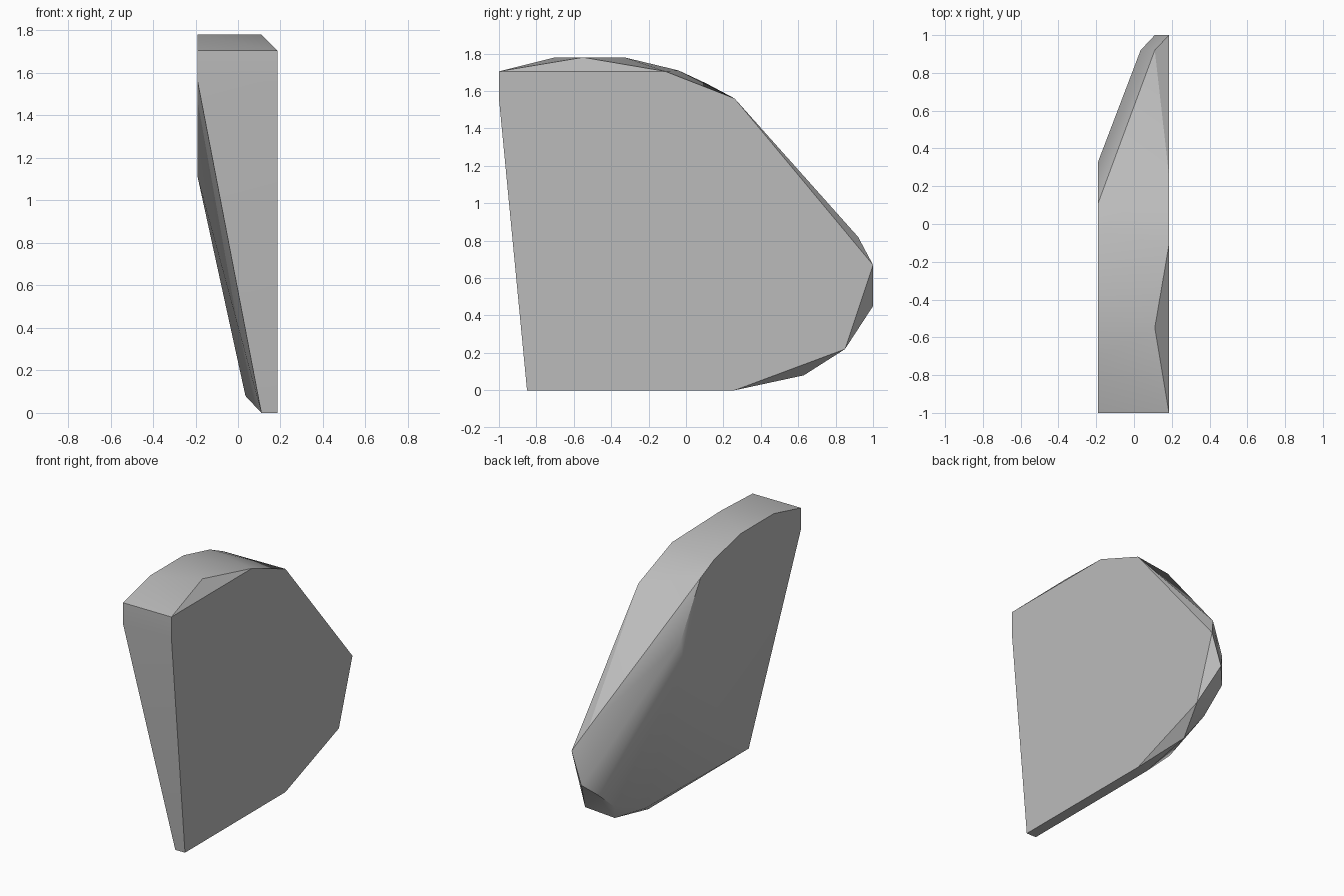
import bpy
import bmesh
import math

# Remove the default cube
cube = bpy.data.objects.get("Cube")
if cube:
    bpy.data.objects.remove(cube, do_unlink=True)


def make_material(name, color):
    material = bpy.data.materials.new(name)
    material.use_nodes = True
    material.diffuse_color = color
    shader = material.node_tree.nodes["Principled BSDF"]
    shader.inputs["Base Color"].default_value = color
    return material


# Outlines of the slab as (x, [(y, z), ...]) slices, from one flank to the other
slices = [
    # broad flat flank
    (0.185, [(-1, 1.56), (-1, 1.705), (-.11, 1.705), (.26, 1.56),
             (1, .67), (.85, .22), (.26, 0), (-.85, 0)]),
    # bevelled rim beside the flat flank
    (0.11, [(-.55, 1.78), (.92, .82), (1, .45), (.63, .08),
            (.26, 0), (-.85, 0)]),
    # rounded lower back edge
    (0.035, [(.92, .59), (.92, .37), (.74, .22), (.4, .08)]),
    # short upper flank above the undercut
    (-0.19, [(-1, 1.56), (-1, 1.705), (-.7, 1.78), (-.33, 1.78),
             (-.04, 1.71), (.11, 1.64), (.33, 1.28), (.3, 1.11)]),
]


def build_faceted_slab(name, outlines, material):
    bm = bmesh.new()
    for x, outline in outlines:
        for y, z in outline:
            bm.verts.new((x, y, z))

    # Wrap the slices in a closed convex skin
    bmesh.ops.convex_hull(bm, input=bm.verts[:])
    loose = [v for v in bm.verts if not v.link_faces]
    bmesh.ops.delete(bm, geom=loose, context="VERTS")

    # Merge coplanar triangles into clean flat faces
    bmesh.ops.dissolve_limit(bm, angle_limit=math.radians(1),
                             verts=bm.verts[:], edges=bm.edges[:])
    bmesh.ops.recalc_face_normals(bm, faces=bm.faces[:])

    mesh = bpy.data.meshes.new(name)
    bm.to_mesh(mesh)
    bm.free()
    mesh.materials.append(material)
    slab = bpy.data.objects.new(name, mesh)
    bpy.context.collection.objects.link(slab)
    return slab


stone = make_material("plain grey", (0.5, 0.5, 0.5, 1))
slab = build_faceted_slab("faceted_slab", slices, stone)

# Smooth shading over the shallow bends, sharp at the rim
bpy.ops.object.select_all(action="DESELECT")
slab.select_set(True)
bpy.context.view_layer.objects.active = slab
bpy.ops.object.shade_smooth_by_angle(angle=math.radians(30))
